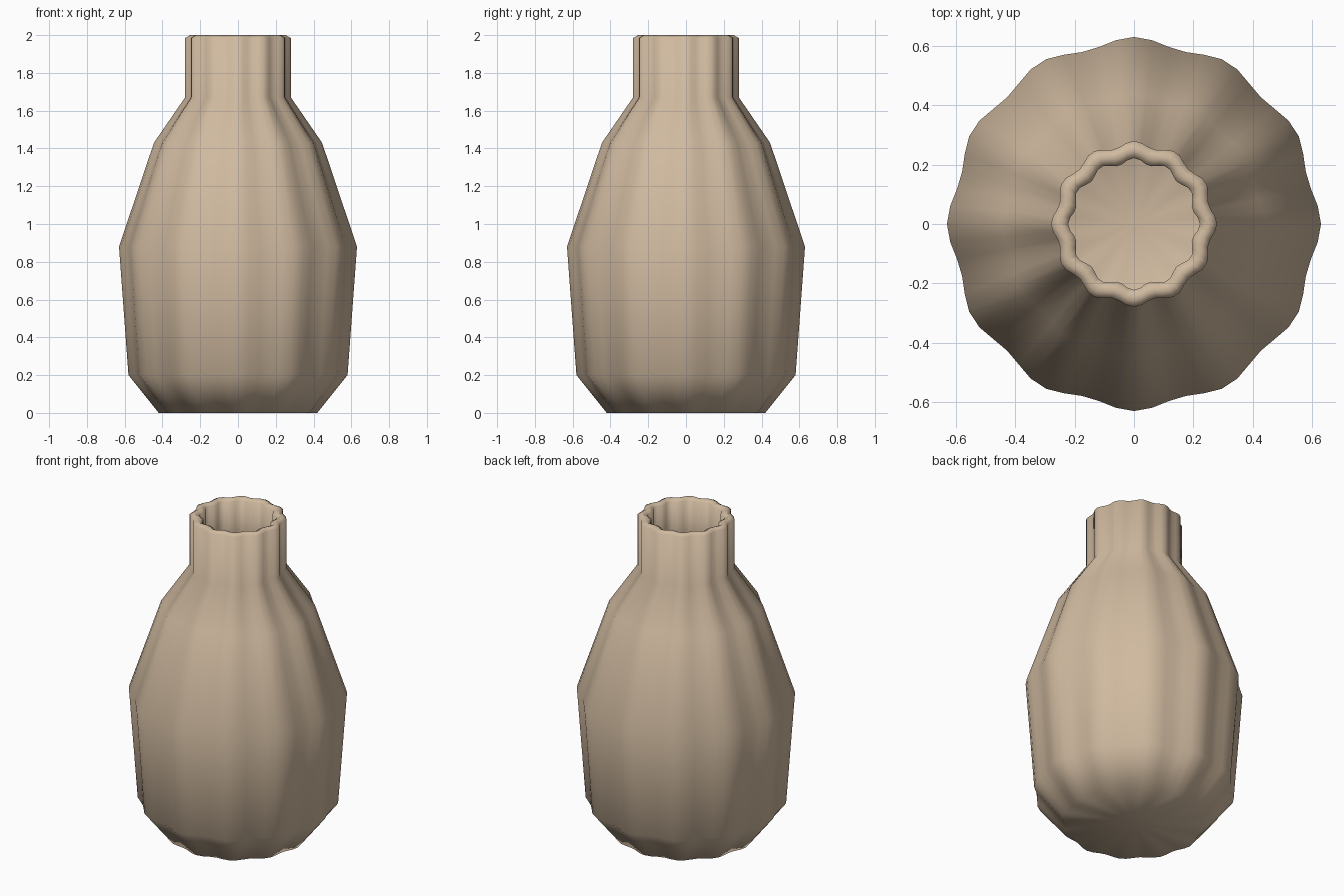
import bpy
import bmesh
import math

cube = bpy.data.objects.get("Cube")
if cube:
    bpy.data.objects.remove(cube, do_unlink=True)

SEGMENTS = 64
FLUTES = 12

# Warm clay colour
clay = bpy.data.materials.new("warm_clay")
clay.use_nodes = True
clay.diffuse_color = (0.63, 0.49, 0.35, 1)
clay.node_tree.nodes["Principled BSDF"].inputs["Base Color"].default_value = clay.diffuse_color

# Outer wall, rounded lip, then inner wall down to the floor: (radius, height)
profile = [
    (0.42, 0.0), (0.58, 0.2), (0.63, 0.88), (0.445, 1.43), (0.28, 1.67),
    (0.28, 1.985), (0.252, 2.0), (0.222, 1.985),
    (0.222, 1.69), (0.39, 1.41), (0.57, 0.87), (0.525, 0.23), (0.39, 0.06),
]


def fluted_ring(bm, radius, z):
    """Ring of vertices with a gentle wave around it."""
    depth = 0.008 + 0.008 * radius
    ring = []
    for i in range(SEGMENTS):
        a = math.tau * i / SEGMENTS
        r = radius - depth * (1 - math.cos(FLUTES * a))
        ring.append(bm.verts.new((r * math.cos(a), r * math.sin(a), z)))
    return ring


def cap(bm, ring, z):
    """Fan of triangles closing a ring."""
    centre = bm.verts.new((0, 0, z))
    for i in range(SEGMENTS):
        bm.faces.new((ring[i], ring[(i + 1) % SEGMENTS], centre))


# Vase
bm = bmesh.new()
rings = [fluted_ring(bm, r, z) for r, z in profile]
for low, high in zip(rings, rings[1:]):
    for i in range(SEGMENTS):
        j = (i + 1) % SEGMENTS
        bm.faces.new((low[i], low[j], high[j], high[i]))
cap(bm, rings[0], profile[0][1])
cap(bm, rings[-1], profile[-1][1])
bmesh.ops.recalc_face_normals(bm, faces=bm.faces)
for face in bm.faces:
    face.smooth = True

mesh = bpy.data.meshes.new("fluted_vase")
bm.to_mesh(mesh)
bm.free()
mesh.materials.append(clay)
vase = bpy.data.objects.new("fluted_vase", mesh)
bpy.context.collection.objects.link(vase)
